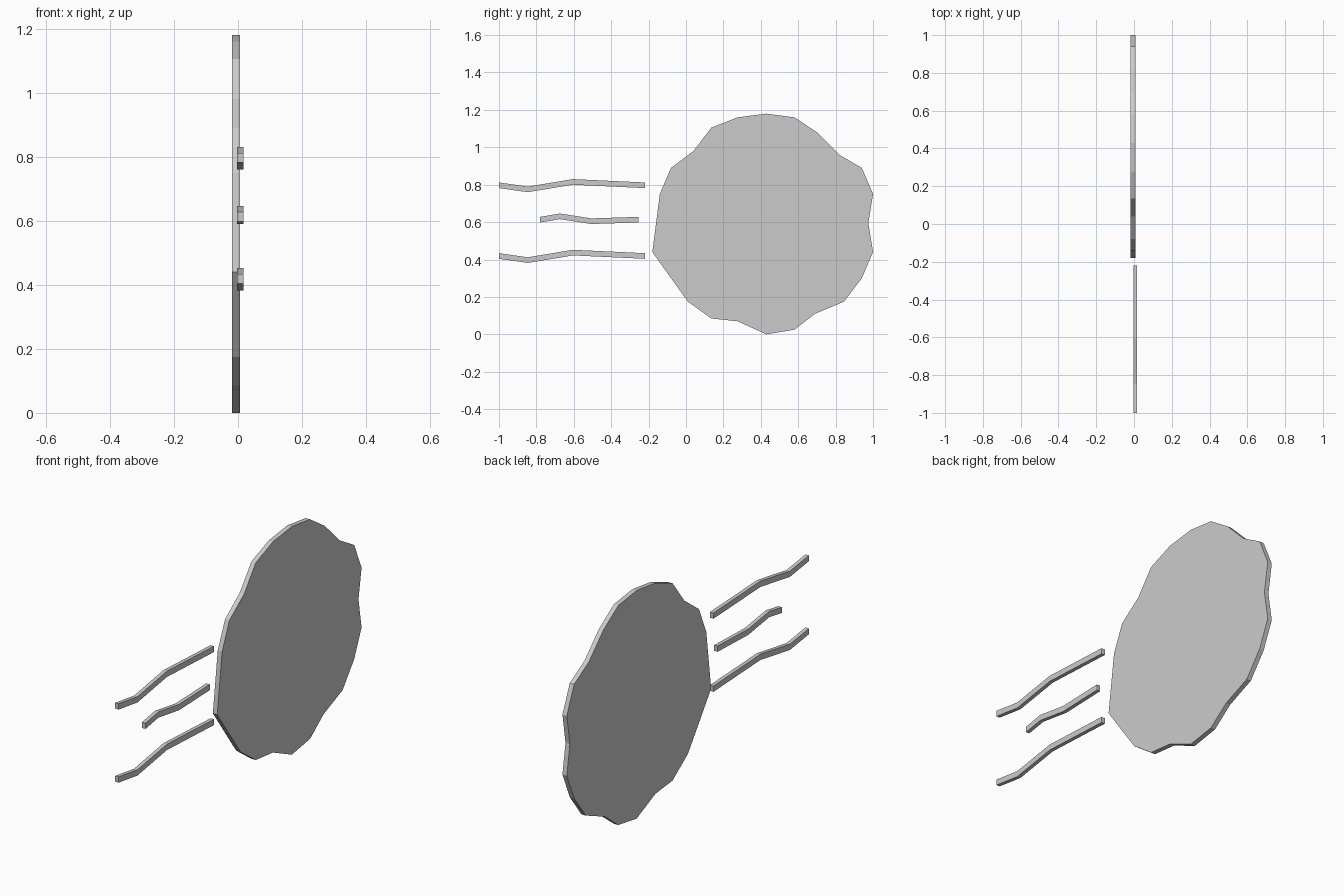
import bpy, bmesh

if "Cube" in bpy.data.objects:
    bpy.data.objects.remove(bpy.data.objects["Cube"])


def plate(name, outline, x0, x1):
    """Extrude a (y, z) outline along x into a flat-faced closed plate."""
    bm = bmesh.new()
    face = bm.faces.new([bm.verts.new((x0, y, z)) for y, z in outline])
    ext = bmesh.ops.extrude_face_region(bm, geom=[face], use_keep_orig=True)
    for v in ext["geom"]:
        if isinstance(v, bmesh.types.BMVert):
            v.co.x = x1
    bmesh.ops.recalc_face_normals(bm, faces=bm.faces)
    mesh = bpy.data.meshes.new(name)
    bm.to_mesh(mesh)
    bm.free()
    obj = bpy.data.objects.new(name, mesh)
    bpy.context.collection.objects.link(obj)
    return obj


def streak(name, path, height, dz=0.0):
    """Wavy bar: a top edge path and the same path lowered by its height."""
    top = [(y, z + dz) for y, z in path]
    bottom = [(y, z - height) for y, z in reversed(top)]
    return plate(name, top + bottom, -0.003, 0.017)


# Irregular round disc
disc = [(0.43, 0.0), (0.58, 0.025), (0.69, 0.11), (0.845, 0.175), (0.94, 0.30),
        (1.0, 0.44), (0.975, 0.595), (1.0, 0.75), (0.94, 0.89), (0.82, 0.96),
        (0.70, 1.08), (0.58, 1.16), (0.43, 1.18), (0.275, 1.16), (0.135, 1.105),
        (0.04, 0.98), (-0.08, 0.89), (-0.14, 0.75), (-0.18, 0.44), (-0.08, 0.30),
        (0.01, 0.175), (0.135, 0.085), (0.275, 0.07)]
plate("round_disc", disc, -0.018, 0.007)

# Two long wavy streaks and a short one between them
long_path = [(-1.0, 0.812), (-0.845, 0.79), (-0.605, 0.83), (-0.22, 0.812)]
short_path = [(-0.78, 0.628), (-0.675, 0.646), (-0.505, 0.62), (-0.255, 0.628)]
streak("upper_streak", long_path, 0.03)
streak("lower_streak", long_path, 0.03, dz=-0.378)
streak("middle_streak", short_path, 0.03)
